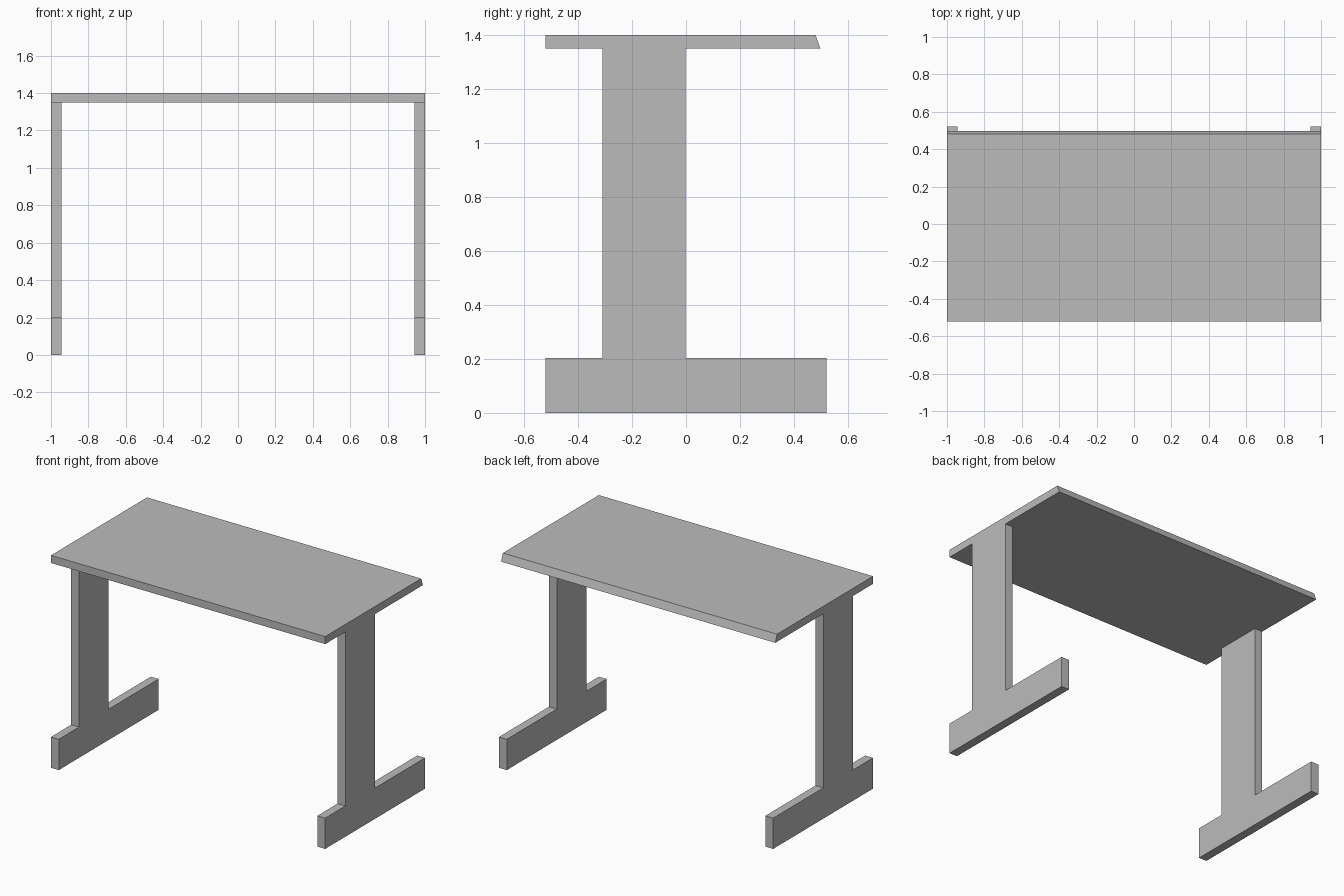
import bpy
import bmesh

if "Cube" in bpy.data.objects:
    bpy.data.objects.remove(bpy.data.objects["Cube"])

grey = bpy.data.materials.new("plain grey")
grey.diffuse_color = (0.5, 0.5, 0.5, 1.0)
grey.use_nodes = True
grey.node_tree.nodes["Principled BSDF"].inputs["Base Color"].default_value = grey.diffuse_color


def extrude_profile(name, profile, x0, x1):
    """Extrude a (y, z) outline along x from x0 to x1."""
    bm = bmesh.new()
    face = bm.faces.new([bm.verts.new((x0, y, z)) for y, z in profile])
    ext = bmesh.ops.extrude_face_region(bm, geom=[face])
    moved = [g for g in ext["geom"] if isinstance(g, bmesh.types.BMVert)]
    bmesh.ops.translate(bm, verts=moved, vec=(x1 - x0, 0, 0))
    bmesh.ops.recalc_face_normals(bm, faces=bm.faces)
    mesh = bpy.data.meshes.new(name)
    bm.to_mesh(mesh)
    bm.free()
    mesh.materials.append(grey)
    obj = bpy.data.objects.new(name, mesh)
    bpy.context.collection.objects.link(obj)
    return obj


# Table top with a slanted back edge
extrude_profile("table_top",
                [(-0.52, 1.35), (0.498, 1.35), (0.48, 1.4), (-0.52, 1.4)],
                -1.0, 1.0)

# Upside-down T legs: long foot with an off-centre upright
leg_profile = [(-0.52, 0), (0.52, 0), (0.52, 0.203), (-0.002, 0.203),
               (-0.002, 1.35), (-0.31, 1.35), (-0.31, 0.203), (-0.52, 0.203)]
for name, x0, x1 in (("left_leg", -1.0, -0.943), ("right_leg", 0.943, 1.0)):
    extrude_profile(name, leg_profile, x0, x1)
